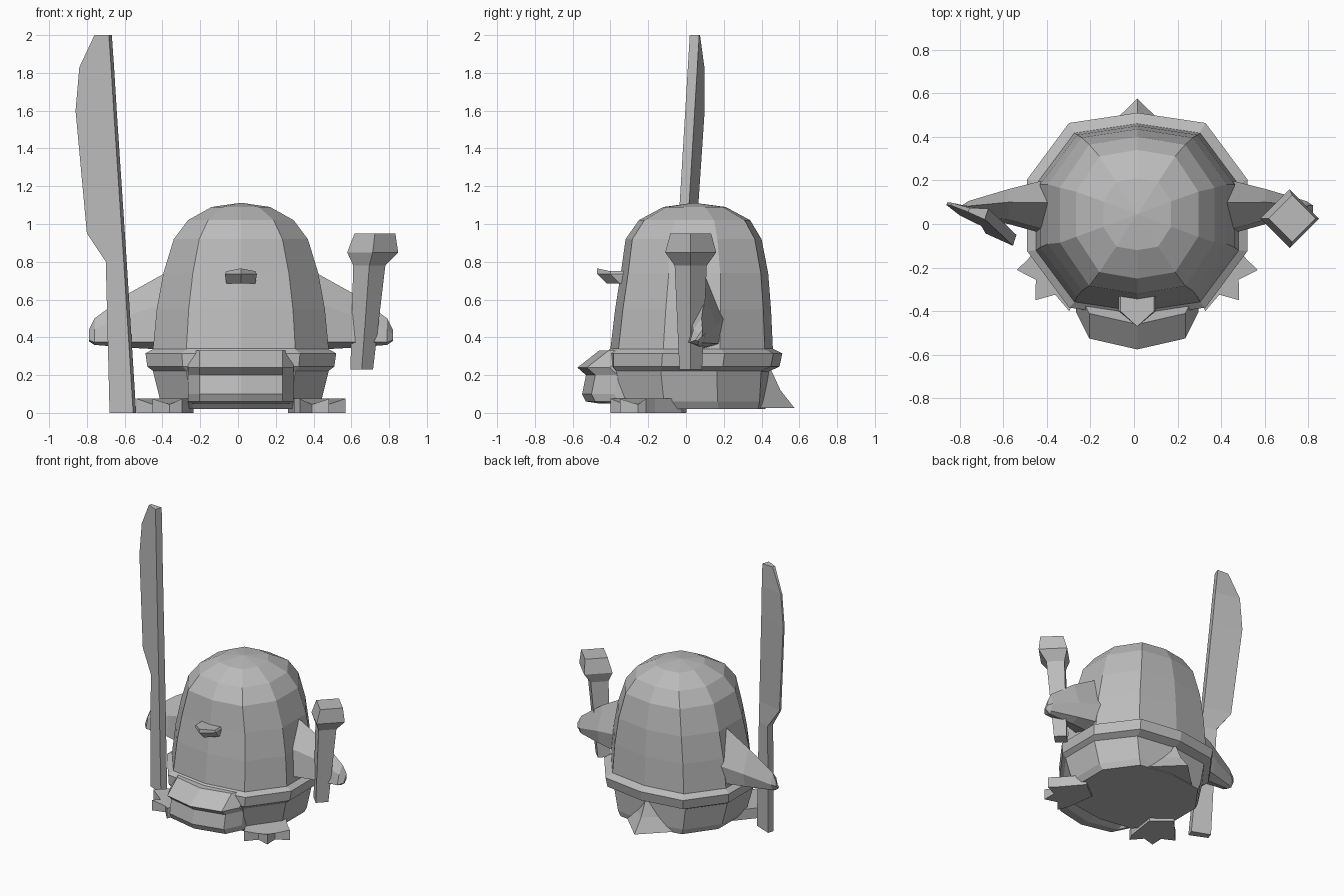
import bpy, bmesh, math

CX = 0.015  # symmetry plane of the body

grey = bpy.data.materials.new("plain grey")
grey.diffuse_color = (0.5, 0.5, 0.5, 1)


def loft(name, sections):
    """Skin equal-length closed sections and cap both ends."""
    bm = bmesh.new()
    rings = [[bm.verts.new(p) for p in s] for s in sections]
    n = len(rings[0])
    for a, b in zip(rings, rings[1:]):
        for i in range(n):
            j = (i + 1) % n
            bm.faces.new((a[i], a[j], b[j], b[i]))
    bm.faces.new(rings[0])
    bm.faces.new(rings[-1])
    bmesh.ops.recalc_face_normals(bm, faces=bm.faces)
    mesh = bpy.data.meshes.new(name)
    bm.to_mesh(mesh)
    bm.free()
    mesh.materials.append(grey)
    ob = bpy.data.objects.new(name, mesh)
    bpy.context.collection.objects.link(ob)
    return ob


# Ten-sided outline with slightly squared corners (vertices front and back)
HALF = [(0, 1), (0.62, 0.9), (1, 0.35), (1, -0.35), (0.62, -0.9), (0, -1)]
OUTLINE = HALF + [(-x, y) for x, y in HALF[-2:0:-1]]


def ring(z, half, front, back):
    cy, ry = (front + back) / 2, (back - front) / 2
    return [(CX + x * half, cy + y * ry, z) for x, y in OUTLINE]


# Body with domed head
loft("body", [ring(*r) for r in [
    (0.02, 0.40, -0.34, 0.42), (0.06, 0.425, -0.38, 0.43),
    (0.22, 0.465, -0.41, 0.44), (0.34, 0.465, -0.40, 0.46),
    (0.55, 0.445, -0.375, 0.45), (0.74, 0.41, -0.345, 0.435),
    (0.92, 0.355, -0.32, 0.40), (1.02, 0.28, -0.25, 0.34),
    (1.09, 0.155, -0.12, 0.21), (1.112, 0.004, 0.04, 0.048)]])

# Belt around the waist
loft("belt", [ring(*r) for r in [
    (0.22, 0.462, -0.41, 0.44), (0.245, 0.495, -0.43, 0.495),
    (0.315, 0.505, -0.43, 0.51), (0.34, 0.46, -0.40, 0.46)]])

# Bulging front pouch below the belt
POUCH = [(-0.28, 0.33), (-0.46, 0.33), (-0.575, 0.24), (-0.53, 0.20),
         (-0.55, 0.10), (-0.53, 0.06), (-0.46, 0.05), (-0.28, 0.10)]
loft("front_pouch", [
    [(CX + x, y + shift * (y < -0.3), z) for y, z in POUCH]
    for x, shift in [(-0.28, 0.17), (-0.22, 0.05), (0, 0),
                     (0.22, 0.05), (0.28, 0.17)]])

# Pointed tail
loft("tail", [[(CX - w, 0.38, z), (CX + w, 0.38, z), (CX, y, z)]
              for z, w, y in [(0.24, 0.05, 0.445), (0.12, 0.13, 0.50),
                              (0.025, 0.2, 0.575)]])

# Beak
BEAK = [(-0.085, -0.30), (-0.085, -0.40), (0, -0.47), (0.085, -0.40), (0.085, -0.30)]
loft("beak", [
    [(CX + x * 0.9, y + 0.05 * (y < -0.35), 0.685) for x, y in BEAK],
    [(CX + x, y, 0.735) for x, y in BEAK],
    [(CX + x * 0.9, y, 0.765 if x == 0 else 0.75) for x, y in BEAK]])

for side, label in ((-1, "left"), (1, "right")):
    # Tapering arm: x, front, back, bottom, top of each section
    arm = []
    for x, f, b, lo, hi in [(0.32, -0.07, 0.22, 0.33, 0.78),
                            (0.41, -0.05, 0.205, 0.335, 0.735),
                            (0.59, 0.00, 0.16, 0.345, 0.635),
                            (0.775, 0.02, 0.105, 0.36, 0.50),
                            (0.805, 0.05, 0.085, 0.38, 0.44)]:
        h, m = hi - lo, (f + b) / 2
        X = CX * (x < 0.9) + side * x
        arm.append([(X, m + 0.02, hi), (X, b, lo + 0.42 * h), (X, b - 0.02, lo + 0.08 * h),
                    (X, m, lo), (X, f, lo + 0.1 * h), (X, f + 0.02, lo + 0.6 * h)])
    loft(label + "_arm", arm)

    # Three-toed foot
    pts = [(0.25, -0.12)]
    for k, (deg, r) in enumerate([(-108, 0.17), (-96, 0.22), (-74, 0.15), (-52, 0.215),
                                  (-30, 0.15), (-8, 0.22), (5, 0.17)]):
        a = math.radians(deg)
        pts.append((0.335 + r * math.cos(a), -0.18 + r * math.sin(a)))
    pts.append((0.38, -0.02))
    loft(label + "_foot", [
        [(CX + side * x, y, 0) for x, y in pts],
        [(CX + side * x, y, 0.045 if i in (3, 5) else 0.075)
         for i, (x, y) in enumerate(pts)]])

# Single-edged blade: cutting edge and spine x per height, leaning and turned
blade = []
for z, edge, spine, thin in [(0.0, -0.68, -0.555, 0.045), (0.80, -0.70, -0.605, 0.045),
                             (0.95, -0.80, -0.615, 0.015), (1.60, -0.86, -0.658, 0.012),
                             (1.83, -0.84, -0.672, 0.012), (2.0, -0.76, -0.684, 0.02)]:
    ys = -0.10 + 0.06 * z
    ye = ys - 0.45 * (edge - spine)
    blade.append([(spine, ys, z), (spine + 0.016, ys + 0.05, z),
                  (edge + thin * 0.3, ye + thin, z), (edge, ye, z)])
loft("blade", blade)

# Square club held in the other hand
loft("club", [
    [(x + r, 0.025, z), (x, 0.025 + r, z), (x - r, 0.025, z), (x, 0.025 - r, z)]
    for z, x, r in [(0.23, 0.655, 0.06), (0.78, 0.695, 0.085),
                    (0.85, 0.713, 0.135), (0.95, 0.725, 0.108)]])
